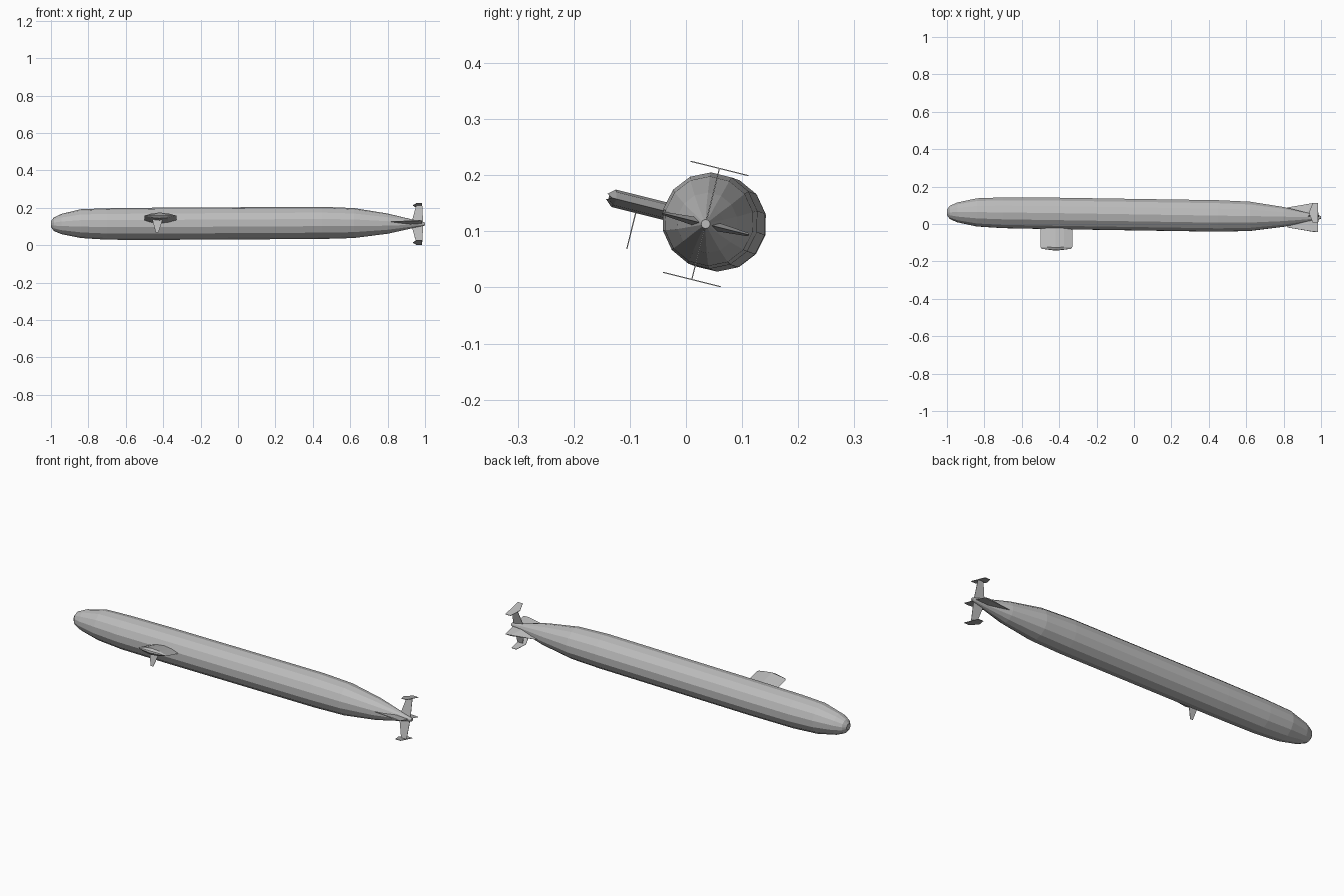
import bpy, bmesh, math
from mathutils import Vector

if "Cube" in bpy.data.objects:
    bpy.data.objects.remove(bpy.data.objects["Cube"])

grey = bpy.data.materials.new("hull grey")
grey.diffuse_color = (0.5, 0.5, 0.5, 1)
grey.use_nodes = True
grey.node_tree.nodes["Principled BSDF"].inputs["Base Color"].default_value = grey.diffuse_color

# The boat lies on its side: "up" runs along the sail, "side" across it
TILT = math.radians(14)
UP = Vector((0, -math.cos(TILT), math.sin(TILT)))
SIDE = Vector((0, math.sin(TILT), math.cos(TILT)))
AXIS = Vector((0, 0.035, 0.113))


def at(x, up, side, origin=AXIS):
    return Vector((x, 0, 0)) + origin + UP * up + SIDE * side


def finish(name, bm):
    bmesh.ops.recalc_face_normals(bm, faces=bm.faces)
    mesh = bpy.data.meshes.new(name)
    bm.to_mesh(mesh)
    bm.free()
    mesh.materials.append(grey)
    obj = bpy.data.objects.new(name, mesh)
    bpy.context.collection.objects.link(obj)
    return obj


def loft(name, rings):
    """Skin a list of equal point loops and cap both ends."""
    bm = bmesh.new()
    loops = [[bm.verts.new(p) for p in ring] for ring in rings]
    n = len(loops[0])
    for a, b in zip(loops, loops[1:]):
        for i in range(n):
            j = (i + 1) % n
            bm.faces.new((a[i], a[j], b[j], b[i]))
    bm.faces.new(loops[0][::-1])
    bm.faces.new(loops[-1])
    return finish(name, bm)


def plate(name, pts, normal, thick=0.002):
    """Thin flat plate from an outline."""
    off = normal.normalized() * thick / 2
    return loft(name, [[p - off for p in pts], [p + off for p in pts]])


# Hull: x, centre y, centre z, radius
STATIONS = [
    (-1.0, 0.062, 0.112, 0.016), (-0.985, 0.062, 0.112, 0.036),
    (-0.945, 0.062, 0.113, 0.054), (-0.84, 0.062, 0.115, 0.077),
    (-0.70, 0.060, 0.113, 0.084), (-0.45, 0.057, 0.114, 0.086),
    (0.45, 0.043, 0.119, 0.086), (0.62, 0.041, 0.118, 0.080),
    (0.80, 0.038, 0.115, 0.054), (0.90, 0.036, 0.114, 0.031),
    (1.0, 0.035, 0.113, 0.008)]
N = 14
loft("hull", [[at(x, r * math.cos(2 * math.pi * i / N), r * math.sin(2 * math.pi * i / N),
                  Vector((0, cy, cz))) for i in range(N)]
              for x, cy, cz, r in STATIONS])

# Sail: lens-shaped section with a low crowned top
SAIL_AXIS = Vector((0, 0.055, 0.113))
LENS = [(-0.5, 0), (-0.465, 0.011), (-0.42, 0.016), (-0.375, 0.012), (-0.33, 0),
        (-0.375, -0.012), (-0.42, -0.016), (-0.465, -0.011)]


def sail_ring(up, sx, sw, drop=0.0):
    return [at(-0.415 + (x + 0.415) * sx, up - drop * abs(x + 0.415) / 0.085,
               w * sw, SAIL_AXIS) for x, w in LENS]


loft("sail", [sail_ring(0.06, 1, 1), sail_ring(0.190, 1, 1, 0.006),
              sail_ring(0.203, 0.93, 0.3, 0.010)])

# Single diving plane on the sail
plate("sail_plane", [at(-0.46, 0.145, -0.005, SAIL_AXIS), at(-0.40, 0.145, -0.005, SAIL_AXIS),
                     at(-0.425, 0.145, -0.082, SAIL_AXIS), at(-0.44, 0.145, -0.082, SAIL_AXIS)], UP)

for s, label in ((1, "upper"), (-1, "lower")):
    # Stern planes with end plates
    plate(label + "_stern_plane", [at(0.925, 0, 0), at(0.99, 0, 0),
                                   at(0.985, 0, 0.102 * s), at(0.953, 0, 0.102 * s)], UP)
    plate(label + "_end_plate", [at(0.955, -0.053, 0.102 * s), at(0.985, -0.053, 0.102 * s),
                                 at(0.985, 0.053, 0.102 * s), at(0.955, 0.053, 0.102 * s),
                                 at(0.935, 0, 0.102 * s)], SIDE)
    # Rudders with a long swept root and a slim wedge section
    root = [at(0.80, 0.02 * s, 0), at(0.92, 0.02 * s, 0.008),
            at(0.985, 0.0, 0), at(0.92, 0.02 * s, -0.008)]
    tip = [at(0.82, 0.055 * s, 0), at(0.955, 0.078 * s, 0.003),
           at(0.985, 0.080 * s, 0), at(0.955, 0.078 * s, -0.003)]
    loft(label + "_rudder", [root, tip])
